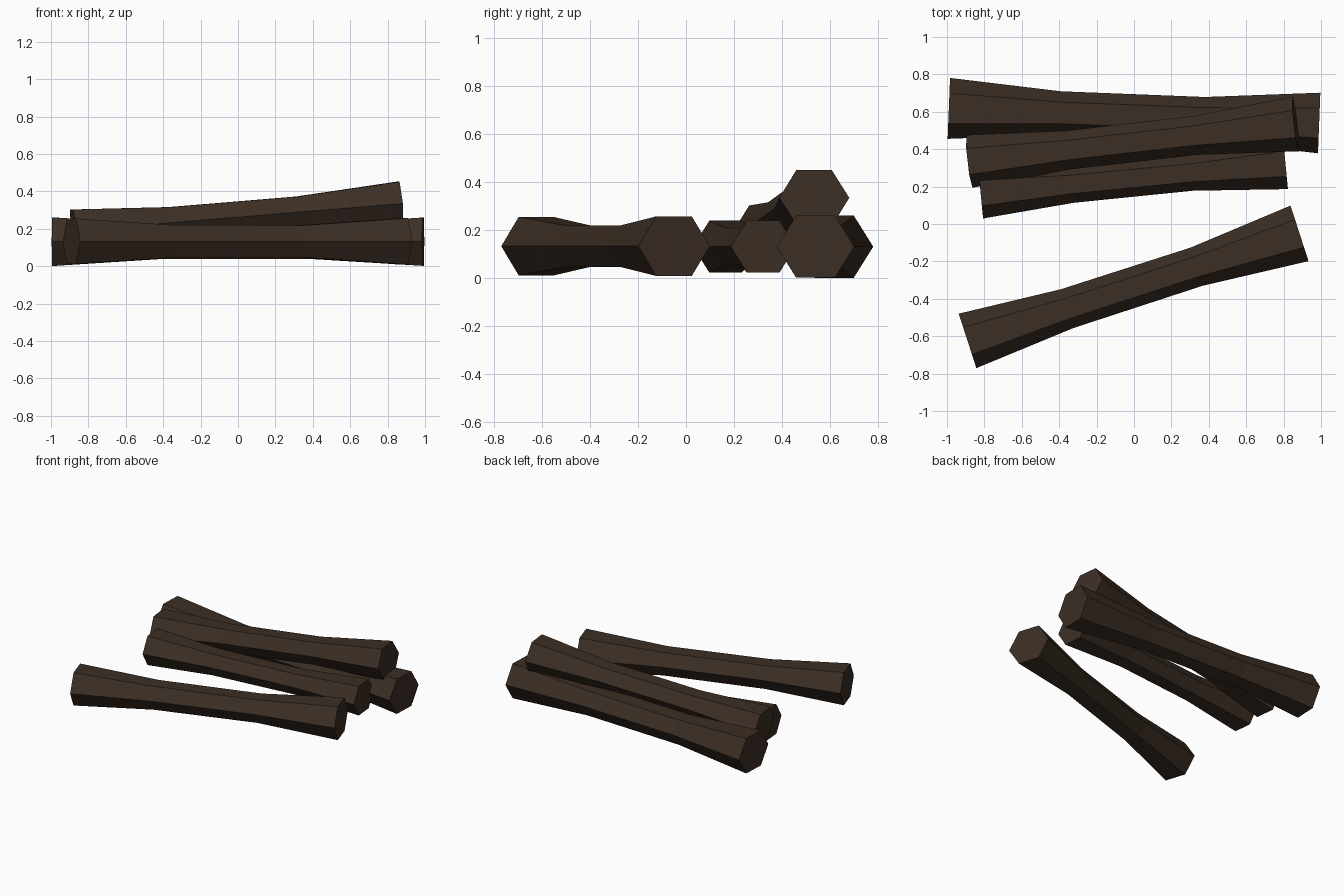
import bpy, bmesh, math
from mathutils import Vector

if "Cube" in bpy.data.objects:
    bpy.data.objects.remove(bpy.data.objects["Cube"])

SIDES = 6
FLATTEN = 0.92          # logs are slightly squashed vertically

bark = bpy.data.materials.new("bark")
bark.diffuse_color = (0.045, 0.028, 0.018, 1)
bark.use_nodes = True
bark.node_tree.nodes["Principled BSDF"].inputs["Base Color"].default_value = bark.diffuse_color


def log(name, start, end, radii, stations=(0, 0.3, 0.69, 1)):
    """Six-sided log from start to end, with one radius per station."""
    a, b = Vector(start), Vector(end)
    axis = (b - a).normalized()
    side = Vector((0, 0, 1)).cross(axis).normalized()
    up = axis.cross(side)
    bm = bmesh.new()
    rings = []
    for t, r in zip(stations, radii):
        c = a.lerp(b, t)
        ring = []
        for i in range(SIDES):
            ang = 2 * math.pi * i / SIDES
            ring.append(bm.verts.new(
                c + side * r * math.cos(ang) + up * r * FLATTEN * math.sin(ang)))
        rings.append(ring)
    # bark faces between neighbouring rings
    for r0, r1 in zip(rings, rings[1:]):
        for i in range(SIDES):
            j = (i + 1) % SIDES
            bm.faces.new((r0[i], r0[j], r1[j], r1[i]))
    # sawn ends
    bm.faces.new(rings[0])
    bm.faces.new(rings[-1])
    bmesh.ops.recalc_face_normals(bm, faces=bm.faces)
    mesh = bpy.data.meshes.new(name)
    bm.to_mesh(mesh)
    bm.free()
    mesh.materials.append(bark)
    obj = bpy.data.objects.new(name, mesh)
    bpy.context.collection.objects.link(obj)
    return obj


# loose log lying in front
log("front_log", (-0.89, -0.625, 0.133), (0.885, -0.05, 0.133),
    (0.153, 0.109, 0.107, 0.156))
# two logs side by side at the back
log("back_log", (-0.99, 0.618, 0.131), (0.99, 0.54, 0.131),
    (0.163, 0.115, 0.115, 0.162))
log("middle_log", (-0.82, 0.165, 0.131), (0.81, 0.322, 0.131),
    (0.136, 0.099, 0.096, 0.136))
# log resting on top, rising to the right
log("top_log", (-0.88, 0.335, 0.19), (0.865, 0.535, 0.335),
    (0.142, 0.104, 0.104, 0.147))
